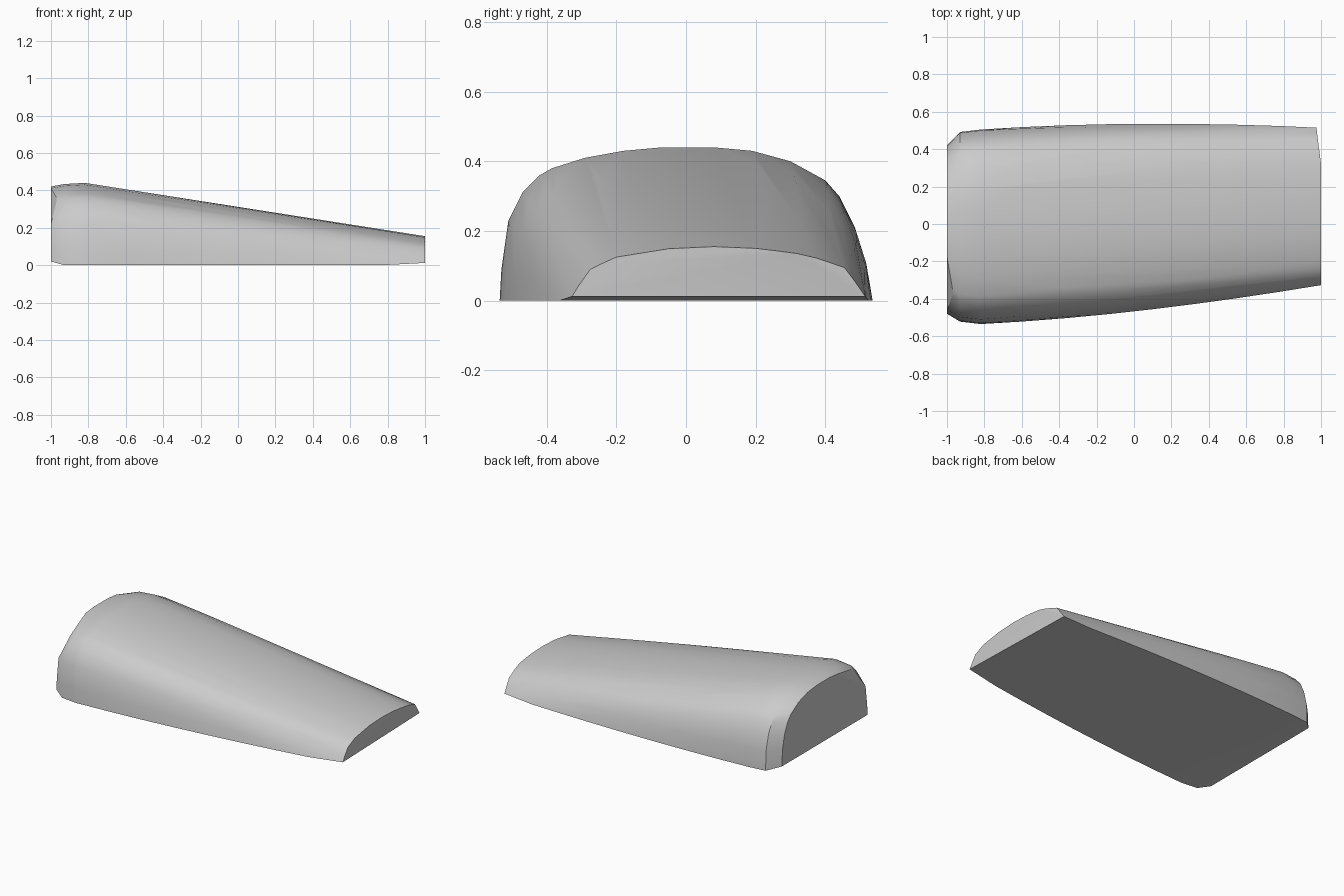
import bpy, bmesh, math

if "Cube" in bpy.data.objects:
    bpy.data.objects.remove(bpy.data.objects["Cube"])

# Cross-section (y, z) at the tall end and at the low end, matching point for point
TALL = [(-.535, 0), (-.53, .09), (-.51, .23), (-.47, .31), (-.42, .36), (-.385, .38),
        (-.29, .41), (-.18, .43), (-.07, .44), (.08, .44), (.19, .43), (.30, .40),
        (.40, .345), (.44, .30), (.475, .23), (.50, .13), (.505, 0)]
LOW = [(-.327, .012), (-.31, .04), (-.275, .09), (-.24, .107), (-.20, .125), (-.15, .133),
       (-.05, .149), (.02, .152), (.08, .155), (.20, .15), (.26, .143), (.32, .135),
       (.375, .122), (.42, .107), (.455, .095), (.485, .055), (.515, .012)]

points = []

# Rounded-in back end
for y, z in TALL:
    back_z = max(.02, z * .955)
    corner = .03 if y < -.25 and z > .3 else 0
    points.append((-1 + corner, -.03 + (y + .015) * .865, back_z))
    points.append((-.93, -.01 + (y + .01) * .975, z * .985))

# Tapering body, with the sides bowed slightly outward
for i in range(9):
    t = i / 8
    bow = 1 + .055 * 4 * t * (1 - t)
    for (y0, z0), (y1, z1) in zip(TALL, LOW):
        mid = -.015 + t * .109
        y = mid + (y0 + (y1 - y0) * t - mid) * bow
        z = z0 + (z1 - z0) * t
        x = -.82 + 1.82 * t
        if i == 8:  # low end: far corner is swept back
            x -= .025 * max(0, (y - .32) / .195)
        elif z0 == 0:
            z = 0 if i < 8 else z
        points.append((x, y, z))

# Skin the sections into one closed solid with a flat base
bm = bmesh.new()
for p in points:
    bm.verts.new(p)
hull = bmesh.ops.convex_hull(bm, input=bm.verts)
loose = [v for v in bm.verts if not v.link_faces]
bmesh.ops.delete(bm, geom=loose, context='VERTS')
bmesh.ops.dissolve_limit(bm, angle_limit=math.radians(1), verts=bm.verts, edges=bm.edges)
bmesh.ops.recalc_face_normals(bm, faces=bm.faces)

mesh = bpy.data.meshes.new("tapered_block")
bm.to_mesh(mesh)
bm.free()
block = bpy.data.objects.new("tapered_block", mesh)
bpy.context.collection.objects.link(block)
bpy.context.view_layer.objects.active = block
block.select_set(True)
bpy.ops.object.shade_smooth_by_angle(angle=math.radians(25))
